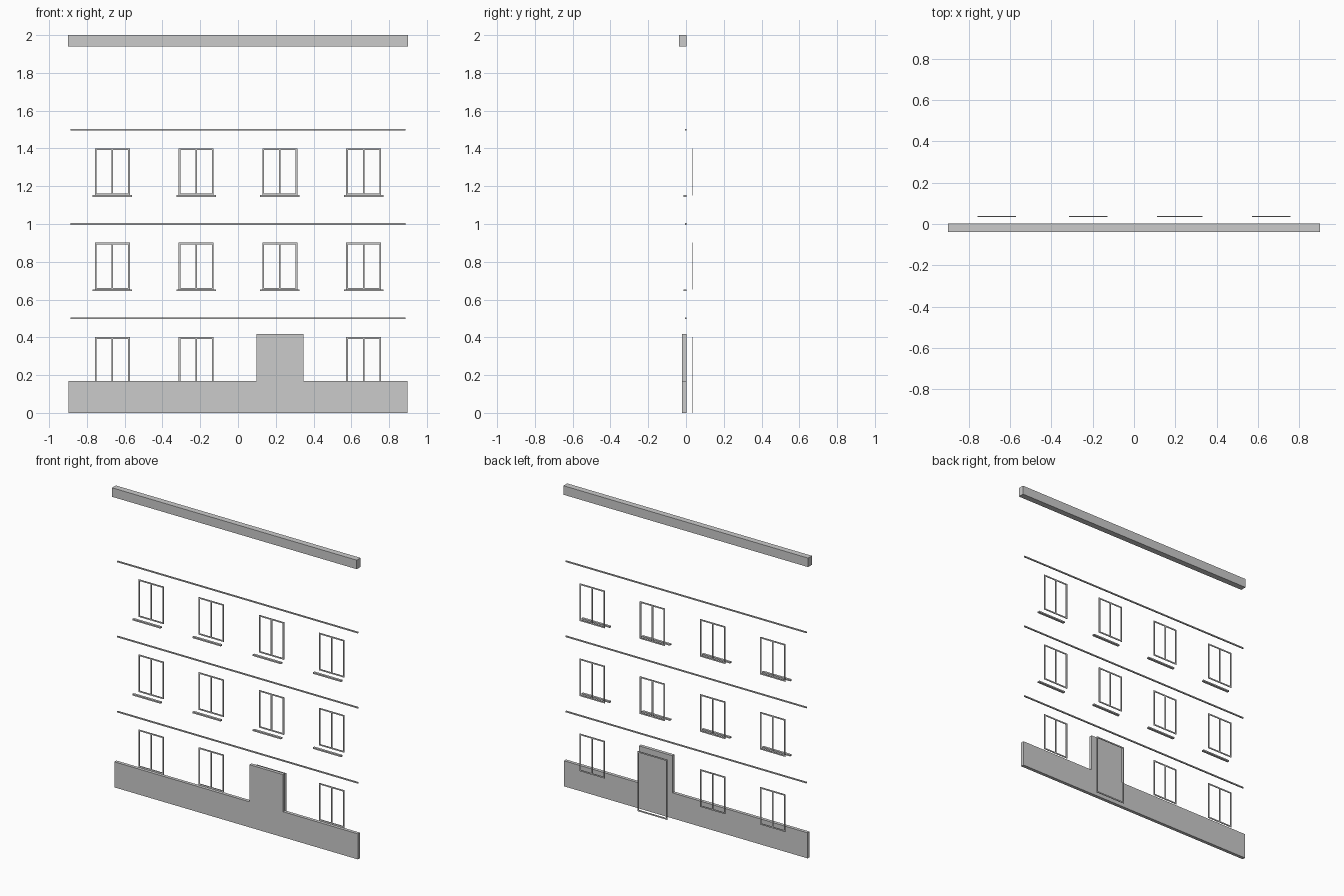
import bpy, bmesh

if "Cube" in bpy.data.objects:
    bpy.data.objects.remove(bpy.data.objects["Cube"])

WALL = 0.002                     # plane the outer trim sits against
COLS = [-0.665, -0.2217, 0.2217, 0.665]
FLOORS = [0.0, 0.5, 1.0]
DOOR_COL = 2


def finish(name, bm):
    mesh = bpy.data.meshes.new(name)
    bm.to_mesh(mesh)
    bm.free()
    obj = bpy.data.objects.new(name, mesh)
    bpy.context.collection.objects.link(obj)
    return obj


def prism(name, outline, y0, y1):
    """Extrude an x-z outline from y0 to y1."""
    bm = bmesh.new()
    face = bm.faces.new([bm.verts.new((x, y0, z)) for x, z in outline])
    new = bmesh.ops.extrude_face_region(bm, geom=[face])["geom"]
    verts = [v for v in new if isinstance(v, bmesh.types.BMVert)]
    bmesh.ops.translate(bm, verts=verts, vec=(0, y1 - y0, 0))
    bmesh.ops.recalc_face_normals(bm, faces=bm.faces)
    return finish(name, bm)


def box(name, x0, x1, y0, y1, z0, z1):
    return prism(name, [(x0, z0), (x1, z0), (x1, z1), (x0, z1)], y0, y1)


def frame(name, xc, width, z0, z1, panes):
    """Open frame with one or more panes, bars of equal width."""
    bar, y0, y1 = 0.009, 0.034, 0.038
    xs = [xc - width / 2, xc - width / 2 + bar]
    for i in range(1, panes):
        m = xc - width / 2 + width * i / panes
        xs += [m - bar / 2, m + bar / 2]
    xs += [xc + width / 2 - bar, xc + width / 2]
    zs = [z0, z0 + bar, z1 - bar, z1]
    bm = bmesh.new()
    grid = [[bm.verts.new((x, y0, z)) for z in zs] for x in xs]
    for i in range(len(xs) - 1):
        for j in range(3):
            if i % 2 == 1 and j == 1:      # pane opening
                continue
            bm.faces.new((grid[i][j], grid[i + 1][j],
                          grid[i + 1][j + 1], grid[i][j + 1]))
    new = bmesh.ops.extrude_face_region(bm, geom=bm.faces[:])["geom"]
    verts = [v for v in new if isinstance(v, bmesh.types.BMVert)]
    bmesh.ops.translate(bm, verts=verts, vec=(0, y1 - y0, 0))
    bmesh.ops.recalc_face_normals(bm, faces=bm.faces)
    return finish(name, bm)


# Roof cornice
box("cornice", -0.901, 0.901, -0.038, WALL, 1.94, 2.0)

# String courses between floors
for n, z in enumerate((0.5, 1.0, 1.5)):
    box(f"string_course_{n + 1}", -0.887, 0.887, -0.006, WALL, z - 0.004, z + 0.004)

# Plinth with raised door surround
d = COLS[DOOR_COL]
prism("plinth", [(-0.897, 0), (0.897, 0), (0.897, 0.17), (d + 0.124, 0.17),
                 (d + 0.124, 0.417), (d - 0.124, 0.417), (d - 0.124, 0.17),
                 (-0.897, 0.17)], -0.02, WALL)

# Window frames, sills and door frame
for f, base in enumerate(FLOORS):
    for c, x in enumerate(COLS):
        if f == 0 and c == DOOR_COL:
            frame("door_frame", x, 0.219, 0.0, 0.4, 1)
            continue
        frame(f"window_frame_{f}_{c}", x, 0.185, base + 0.152, base + 0.401, 2)
        if f > 0:
            box(f"window_sill_{f}_{c}", x - 0.104, x + 0.104, -0.014, WALL,
                base + 0.144, base + 0.153)
